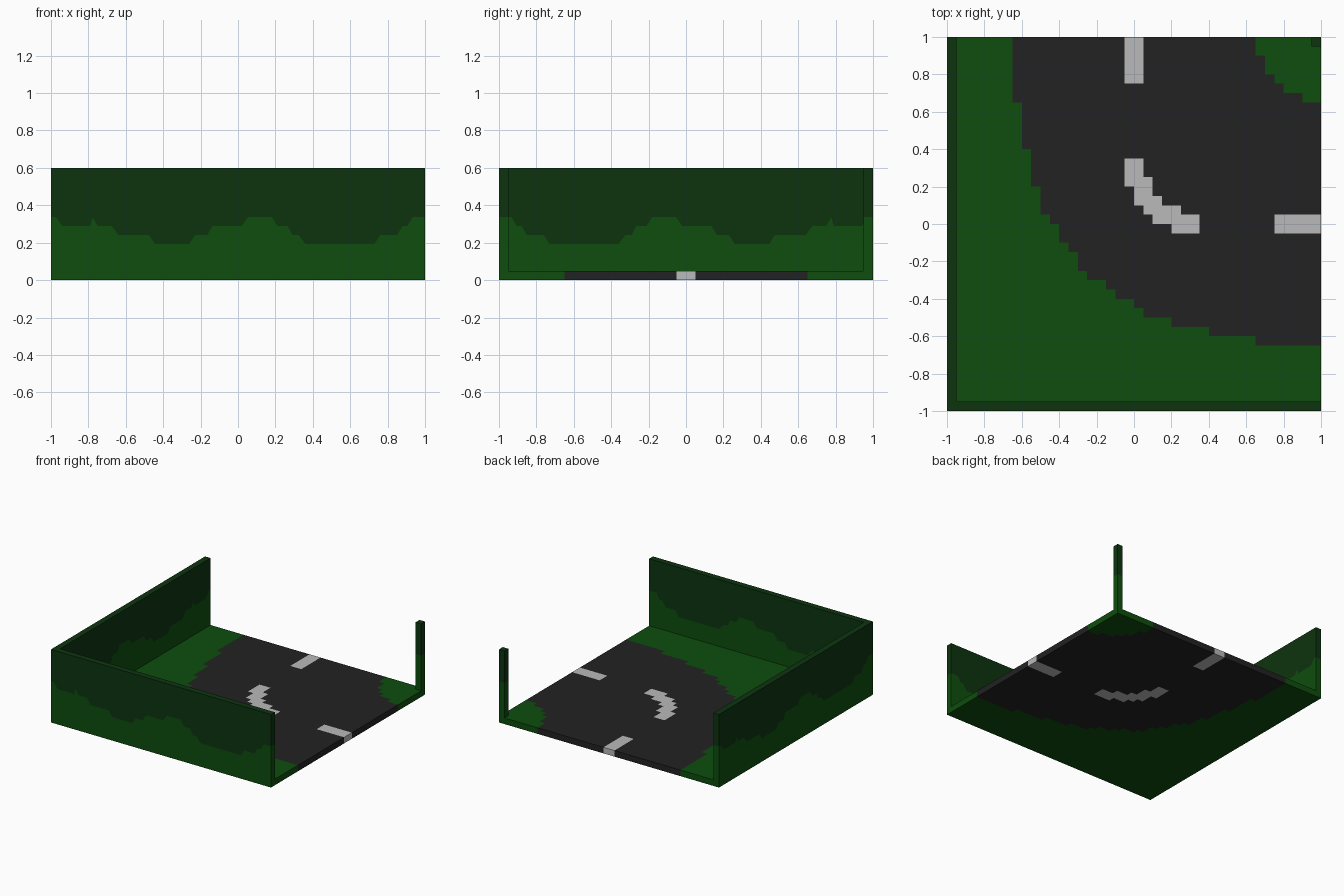
import bpy, bmesh, math

if "Cube" in bpy.data.objects:
    bpy.data.objects.remove(bpy.data.objects["Cube"], do_unlink=True)


def material(name, rgb):
    m = bpy.data.materials.new(name)
    m.diffuse_color = (*rgb, 1)
    m.use_nodes = True
    m.node_tree.nodes["Principled BSDF"].inputs["Base Color"].default_value = (*rgb, 1)
    return m


GRASS = material("grass_green", (0.0044, 0.075, 0.0042))
HEDGE = material("dark_hedge_green", (0.004, 0.034, 0.0048))
ROAD = material("asphalt", (0.016, 0.016, 0.016))
PAINT = material("lane_paint", (0.49, 0.49, 0.49))

CELL = 0.05   # size of one grid cell, also wall and floor thickness
N = 40        # cells per side


def finish(bm, name, mats):
    """Turn a flat sheet into a slab one cell thick."""
    mesh = bpy.data.meshes.new(name)
    bm.to_mesh(mesh)
    bm.free()
    for m in mats:
        mesh.materials.append(m)
    ob = bpy.data.objects.new(name, mesh)
    bpy.context.collection.objects.link(ob)
    mod = ob.modifiers.new("thickness", "SOLIDIFY")
    mod.thickness = CELL
    mod.offset = -1
    return ob


# Floor: road bend through grass, coloured cell by cell.
# First road column in rows 7 and up (outer kerb)
OUTER = [33, 28, 24, 21, 20, 18, 17, 15, 14, 14, 13, 12, 12, 11,
         10, 10, 10, 9, 9, 9, 9, 8, 8, 8, 8, 8] + [7] * 7
# First grass column in rows 33 and up (inner kerb)
INNER = [38, 36, 35, 34, 34, 33, 33]
# Columns of the curved centre dash, from row 19 up
DASH = [(24, 27), (22, 27), (21, 25), (20, 23), (20, 22), (19, 22), (19, 21), (19, 21)]


def cell_material(col, row):
    # Straight dashes at both road ends
    if (col in (19, 20) and row >= 35) or (row in (19, 20) and col >= 35):
        return 2
    if 19 <= row < 27 and DASH[row - 19][0] <= col < DASH[row - 19][1]:
        return 2
    if row < 7 or col < OUTER[row - 7]:
        return 0
    if row >= 33 and col >= INNER[row - 33]:
        return 0
    return 1


bm = bmesh.new()
bmesh.ops.create_grid(bm, x_segments=N, y_segments=N, size=1)
for v in bm.verts:
    v.co.z = CELL
for f in bm.faces:
    c = f.calc_center_median()
    f.material_index = cell_material(int((c.x + 1) / CELL), int((c.y + 1) / CELL))
finish(bm, "floor", [GRASS, ROAD, PAINT])

# Walls: pale grass below an uneven line, dark hedge above it
TOP = 0.6
LINE = [(-1, .338), (-.975, .338), (-.94, .29), (-.79, .29), (-.777, .335), (-.75, .29),
        (-.675, .29), (-.64, .24), (-.475, .24), (-.445, .193), (-.26, .193), (-.23, .24),
        (-.165, .24), (-.135, .29), (.02, .29), (.055, .338), (.18, .338), (.21, .29),
        (.265, .29), (.29, .24), (.325, .24), (.36, .193), (.73, .193), (.76, .24),
        (.85, .24), (.88, .29), (.905, .29), (.935, .338), (1, .338)]


def wall(name, start, end, turn=0, shift=0):
    """Stretch of two-tone wall along the front edge, then turned or shifted."""
    z = LINE[-1][1]
    line = [p for p in LINE if start < p[0] < end]
    line = [(start, z)] + line + [(end, z)]
    bm = bmesh.new()
    mid = [bm.verts.new((x, -1, h)) for x, h in line]
    low = [bm.verts.new((x, -1, CELL)) for x in (start, end)]
    high = [bm.verts.new((x, -1, TOP)) for x in (end, start)]
    bm.faces.new(low + mid[::-1]).material_index = 0
    bm.faces.new(mid + high).material_index = 1
    bm.normal_update()
    ob = finish(bm, name, [GRASS, HEDGE])
    ob.rotation_euler.z = turn
    ob.location.y = shift
    return ob


wall("front_wall", -1, 1)
wall("side_wall", -1, 1 - CELL, turn=-math.pi / 2)
wall("corner_post", 1 - CELL, 1, shift=2 - CELL)
